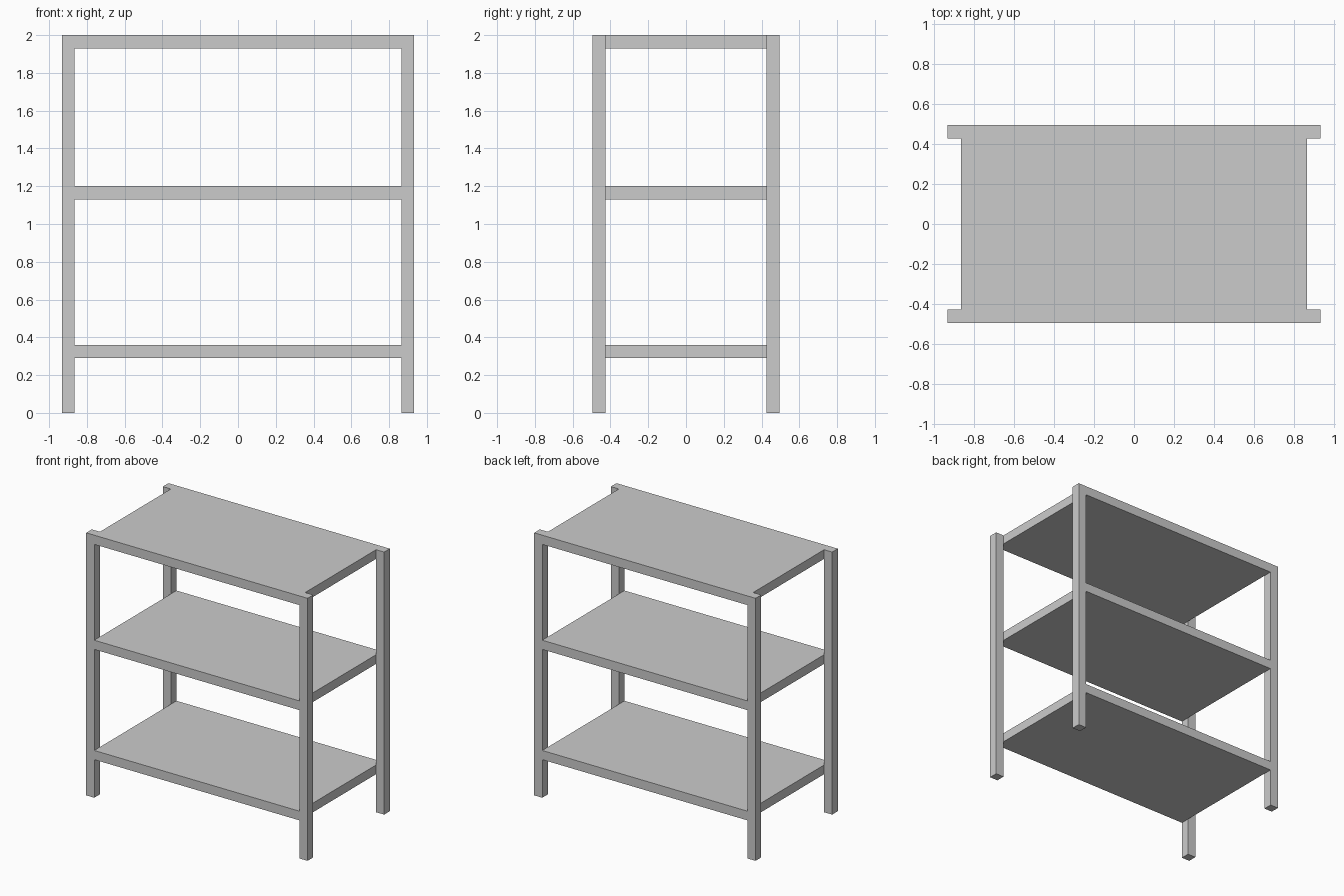
import bpy

if "Cube" in bpy.data.objects:
    bpy.data.objects.remove(bpy.data.objects["Cube"])

# Overall half sizes and stock thickness
HX, HY, HEIGHT = 0.933, 0.495, 2.0
POST = 0.068
SHELF_THICKNESS = 0.07


def box(name, size, center):
    bpy.ops.mesh.primitive_cube_add(size=1, location=center)
    obj = bpy.context.object
    obj.name = name
    obj.scale = size
    bpy.ops.object.transform_apply(location=False, rotation=False, scale=True)
    return obj


# Four square corner posts
for x_name, sx in (("left", -1), ("right", 1)):
    for y_name, sy in (("front", -1), ("back", 1)):
        box(f"{y_name}_{x_name}_post", (POST, POST, HEIGHT),
            (sx * (HX - POST / 2), sy * (HY - POST / 2), HEIGHT / 2))

# Three solid shelves between the posts, flush with their front and back
for name, top in (("bottom_shelf", 0.36), ("middle_shelf", 1.20), ("top_shelf", HEIGHT)):
    box(name, (2 * (HX - POST), 2 * HY, SHELF_THICKNESS),
        (0, 0, top - SHELF_THICKNESS / 2))
